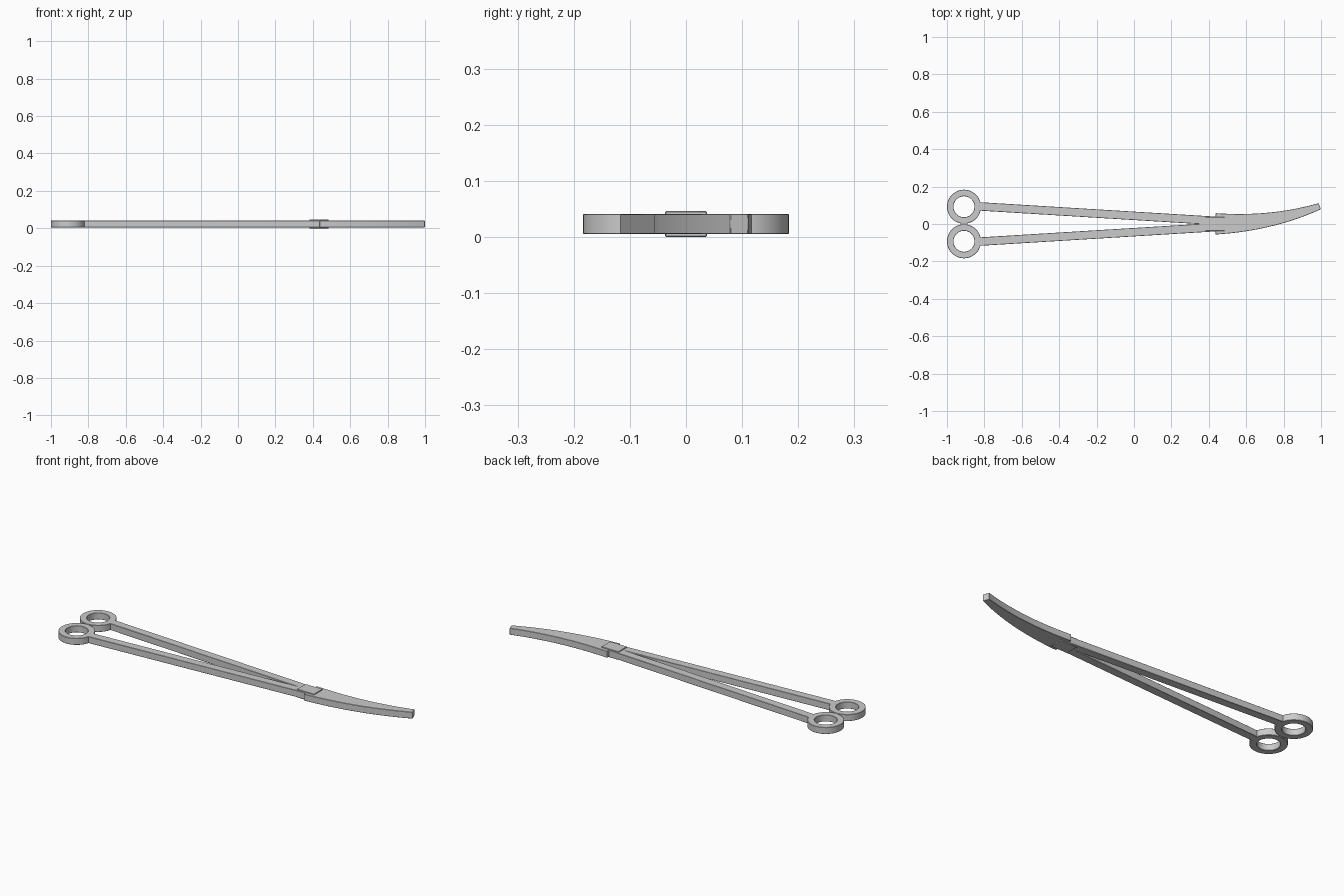
import bpy, bmesh
from math import cos, sin, pi
from mathutils import Vector

if "Cube" in bpy.data.objects:
    bpy.data.objects.remove(bpy.data.objects["Cube"])

Z0, Z1 = 0.005, 0.041      # body thickness range
BEVEL = 0.0015


def finish(name, bm, bevel=True):
    bmesh.ops.recalc_face_normals(bm, faces=bm.faces)
    me = bpy.data.meshes.new(name)
    bm.to_mesh(me)
    bm.free()
    ob = bpy.data.objects.new(name, me)
    bpy.context.collection.objects.link(ob)
    if bevel:
        m = ob.modifiers.new("edge_bevel", 'BEVEL')
        m.width = BEVEL
        m.segments = 1
        m.angle_limit = 0.8
    bpy.ops.object.select_all(action='DESELECT')
    ob.select_set(True)
    bpy.context.view_layer.objects.active = ob
    bpy.ops.object.shade_smooth_by_angle(angle=0.6)
    return ob


def strip(name, left, right, z0=Z0, z1=Z1, closed=False):
    """Solid plate between two matching outlines."""
    bm = bmesh.new()
    rows = [[bm.verts.new((p.x, p.y, z)) for p, z in
             ((a, z0), (b, z0), (b, z1), (a, z1))] for a, b in zip(left, right)]
    n = len(rows)
    for i in range(n if closed else n - 1):
        r, s = rows[i], rows[(i + 1) % n]
        for k in range(4):
            j = (k + 1) % 4
            bm.faces.new((r[k], r[j], s[j], s[k]))
    if not closed:
        bm.faces.new(rows[0])
        bm.faces.new(rows[-1])
    return finish(name, bm)


# Finger rings and straight shanks, mirrored about y = 0
for side, label in ((1, "back"), (-1, "front")):
    centre = Vector((-0.909, 0.0925 * side))
    dirs = [Vector((cos(2 * pi * i / 48), sin(2 * pi * i / 48))) for i in range(48)]
    strip(label + "_finger_ring", [centre + d * 0.091 for d in dirs],
          [centre + d * 0.056 for d in dirs], closed=True)

    a, b = Vector((-0.832, 0.0945 * side)), Vector((0.445, 0.0165 * side))
    d = (b - a).normalized()
    nrm = Vector((-d.y, d.x)) * 0.0225
    strip(label + "_shank", [a + nrm, b + nrm], [a - nrm, b - nrm])

# Curved tapering jaw
p0, p1, p2 = Vector((0.436, 0.001)), Vector((0.735, 0.0)), Vector((0.993, 0.095))
left, right = [], []
for i in range(25):
    t = i / 24
    p = p0 * (1 - t) ** 2 + p1 * 2 * t * (1 - t) + p2 * t * t
    d = ((p1 - p0) * (1 - t) + (p2 - p1) * t).normalized()
    w = Vector((-d.y, d.x)) * (0.057 * (1 - t) + 0.0175 * t)
    left.append(p + w)
    right.append(p - w)
strip("curved_jaw", left, right)

# Box joint block
strip("box_joint", [Vector((0.382, 0.037)), Vector((0.485, 0.037))],
      [Vector((0.382, -0.037)), Vector((0.485, -0.037))], 0.0, 0.046)
